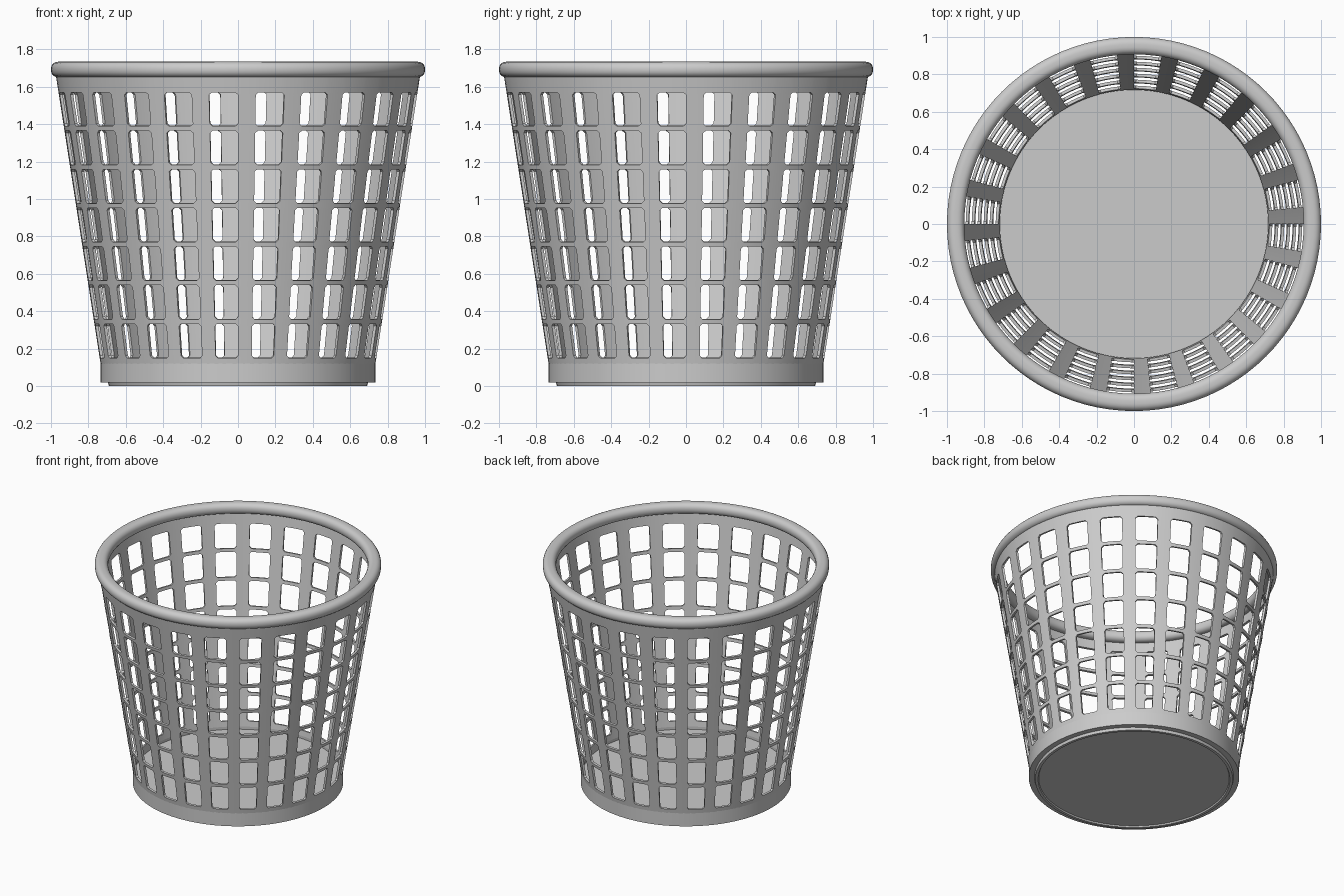
import bpy, bmesh
from math import sin, cos, radians, pi

if "Cube" in bpy.data.objects:
    bpy.data.objects.remove(bpy.data.objects["Cube"])


def finish(name, bm, thickness=0):
    me = bpy.data.meshes.new(name)
    bm.to_mesh(me)
    bm.free()
    ob = bpy.data.objects.new(name, me)
    bpy.context.collection.objects.link(ob)
    bpy.ops.object.select_all(action='DESELECT')
    ob.select_set(True)
    bpy.context.view_layer.objects.active = ob
    if thickness:
        mod = ob.modifiers.new("wall_thickness", 'SOLIDIFY')
        mod.thickness = thickness
        mod.offset = -1
        bpy.ops.object.modifier_apply(modifier=mod.name)
    bpy.ops.object.shade_smooth_by_angle(angle=radians(35))
    return ob


def lathe(name, profile, closed, n=96):
    bm = bmesh.new()
    vs = [bm.verts.new((r, 0, z)) for r, z in profile]
    edges = [bm.edges.new(p) for p in zip(vs, vs[1:])]
    if closed:
        edges.append(bm.edges.new((vs[-1], vs[0])))
    bmesh.ops.spin(bm, geom=vs + edges, cent=(0, 0, 0), axis=(0, 0, 1),
                   angle=2 * pi, steps=n, use_merge=True)
    bmesh.ops.remove_doubles(bm, verts=bm.verts, dist=1e-5)
    bmesh.ops.recalc_face_normals(bm, faces=bm.faces)
    return finish(name, bm)


# Base with foot ring and floor
lathe("base", [(0, .01), (.665, .01), (.67, 0), (.69, 0), (.695, .02), (.735, .02),
               (.735, .125), (.72, .125), (.72, .09), (0, .09)], False)

# Rounded top rim
rim = []
for cx, cz, a0 in ((.962, 1.697, 0), (.945, 1.697, 90), (.945, 1.688, 180), (.962, 1.688, 270)):
    for k in range(6):
        a = radians(a0 + k * 18)
        rim.append((cx + .038 * cos(a), cz + .037 * sin(a)))
lathe("rim", rim, True)

# Lattice wall: 24 slats crossed by six thin hoops, holes with clipped corners
SLAT, PITCH, D, C = 5.7, 15, .9, .013
cols, col_kind = [], []
for s in range(24):
    w = PITCH - SLAT - 2 * D
    for off, kind in ((0, 'solid'), (SLAT / 2, 'solid'), (SLAT, 'first'), (SLAT + D, 'mid'),
                      (SLAT + D + w / 3, 'mid'), (SLAT + D + 2 * w / 3, 'mid'),
                      (PITCH - D, 'last')):
        cols.append(radians(s * PITCH + off))
        col_kind.append(kind)

rows, row_kind = [.11], ['solid']
low = .15
for k in range(7):
    high = .333 + k * .2065 if k < 6 else 1.57
    rows += [low, low + C, high - C, high]
    row_kind += ['first', 'mid', 'last', 'solid']
    low = high + .024
rows.append(1.67)

bm = bmesh.new()
grid = []
for z in rows:
    r = .738 + (z - .14) * .155
    grid.append([bm.verts.new((r * cos(a), r * sin(a), z)) for a in cols])
n = len(cols)
for j, rk in enumerate(row_kind):
    for i, ck in enumerate(col_kind):
        q = [grid[j][i], grid[j][(i + 1) % n], grid[j + 1][(i + 1) % n], grid[j + 1][i]]
        if 'solid' in (rk, ck):
            bm.faces.new(q)
        elif 'mid' not in (rk, ck):
            # Corner fillet: drop the vertex that points into the hole
            drop = {('first', 'first'): 2, ('first', 'last'): 3,
                    ('last', 'first'): 1, ('last', 'last'): 0}[(rk, ck)]
            bm.faces.new([v for k, v in enumerate(q) if k != drop])
bmesh.ops.delete(bm, geom=[v for v in bm.verts if not v.link_faces], context='VERTS')
finish("lattice_wall", bm, .016)
